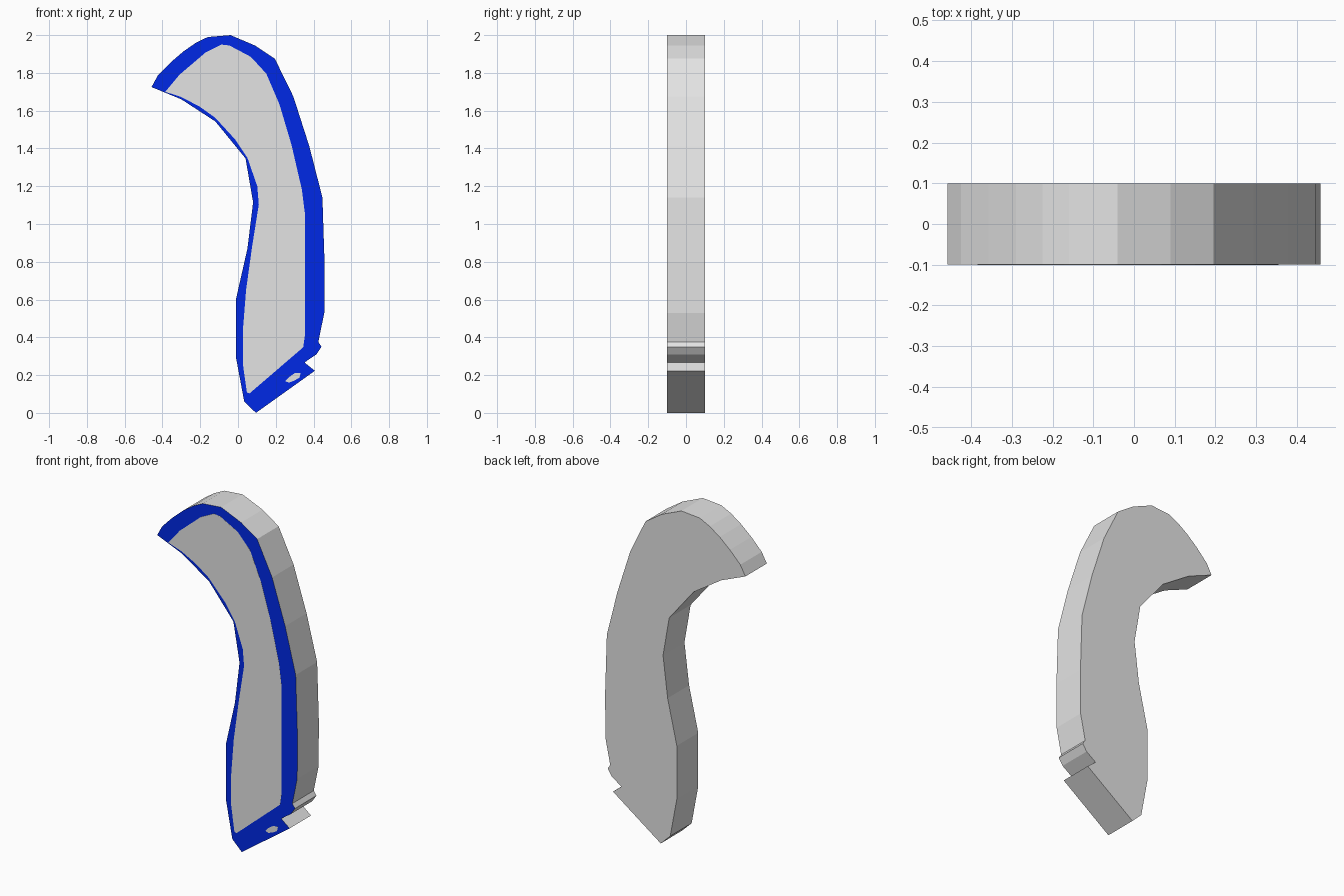
import bpy, bmesh
from mathutils import Vector

if "Cube" in bpy.data.objects:
    bpy.data.objects.remove(bpy.data.objects["Cube"])


def material(name, rgb):
    m = bpy.data.materials.new(name)
    m.diffuse_color = (*rgb, 1)
    m.use_nodes = True
    m.node_tree.nodes["Principled BSDF"].inputs["Base Color"].default_value = m.diffuse_color
    return m


grey = material("light grey", (0.77, 0.77, 0.77))
blue = material("blue", (0.0, 0.022, 0.79))


def prism(name, profile, y0, y1, mats):
    """Extrude an x,z outline from front y0 to back y1."""
    bm = bmesh.new()
    front = [bm.verts.new((x, y0, z)) for x, z in profile]
    back = [bm.verts.new((x, y1, z)) for x, z in profile]
    n = len(profile)
    bm.faces.new(front)
    bm.faces.new(back[::-1])
    for i in range(n):
        j = (i + 1) % n
        bm.faces.new((front[i], back[i], back[j], front[j]))
    bmesh.ops.recalc_face_normals(bm, faces=bm.faces)
    # front face takes the second material, if there is one
    for f in bm.faces:
        if f.normal.dot(Vector((0, -1, 0))) > 0.9:
            f.material_index = len(mats) - 1
    bmesh.ops.triangulate(bm, faces=[f for f in bm.faces if len(f.verts) > 4])
    me = bpy.data.meshes.new(name)
    bm.to_mesh(me)
    bm.free()
    for m in mats:
        me.materials.append(m)
    ob = bpy.data.objects.new(name, me)
    bpy.context.collection.objects.link(ob)
    return ob


# Curved handle body with notch near the foot
body = [(-.458, 1.725), (-.425, 1.785), (-.357, 1.855), (-.29, 1.913),
        (-.225, 1.958), (-.16, 1.99), (-.04, 2.0), (.09, 1.945),
        (.195, 1.875), (.293, 1.675), (.378, 1.41), (.447, 1.14),
        (.458, .8), (.457, .53), (.425, .375), (.442, .35), (.415, .31),
        (.352, .267), (.407, .223), (.095, 0), (.033, .06), (-.01, .29),
        (-.01, .605), (.05, .87), (.08, 1.115), (.04, 1.347),
        (-.12, 1.543), (-.3, 1.66)]

# Grey area inside the blue border
inlay = [(-.385, 1.7), (-.31, 1.79), (-.172, 1.908), (-.087, 1.95),
         (-.045, 1.945), (.068, 1.885), (.15, 1.796), (.22, 1.632),
         (.283, 1.42), (.338, 1.183), (.355, 1.05), (.355, .415),
         (.345, .347), (.061, .103), (.047, .108), (.026, .257),
         (.026, .44), (.043, .653), (.074, .876), (.11, 1.103),
         (.102, 1.2), (.05, 1.35), (-.013, 1.445), (-.12, 1.562),
         (-.204, 1.622), (-.3, 1.672)]

# Small grey spot near the foot
spot = [(.25, .167), (.268, .188), (.3, .21), (.332, .212), (.325, .186),
        (.3, .172), (.27, .16)]

prism("curved_body", body, -.1, .1, [grey, blue])
prism("front_inlay", inlay, -.1008, -.0999, [grey])
prism("foot_spot", spot, -.1008, -.0999, [grey])
